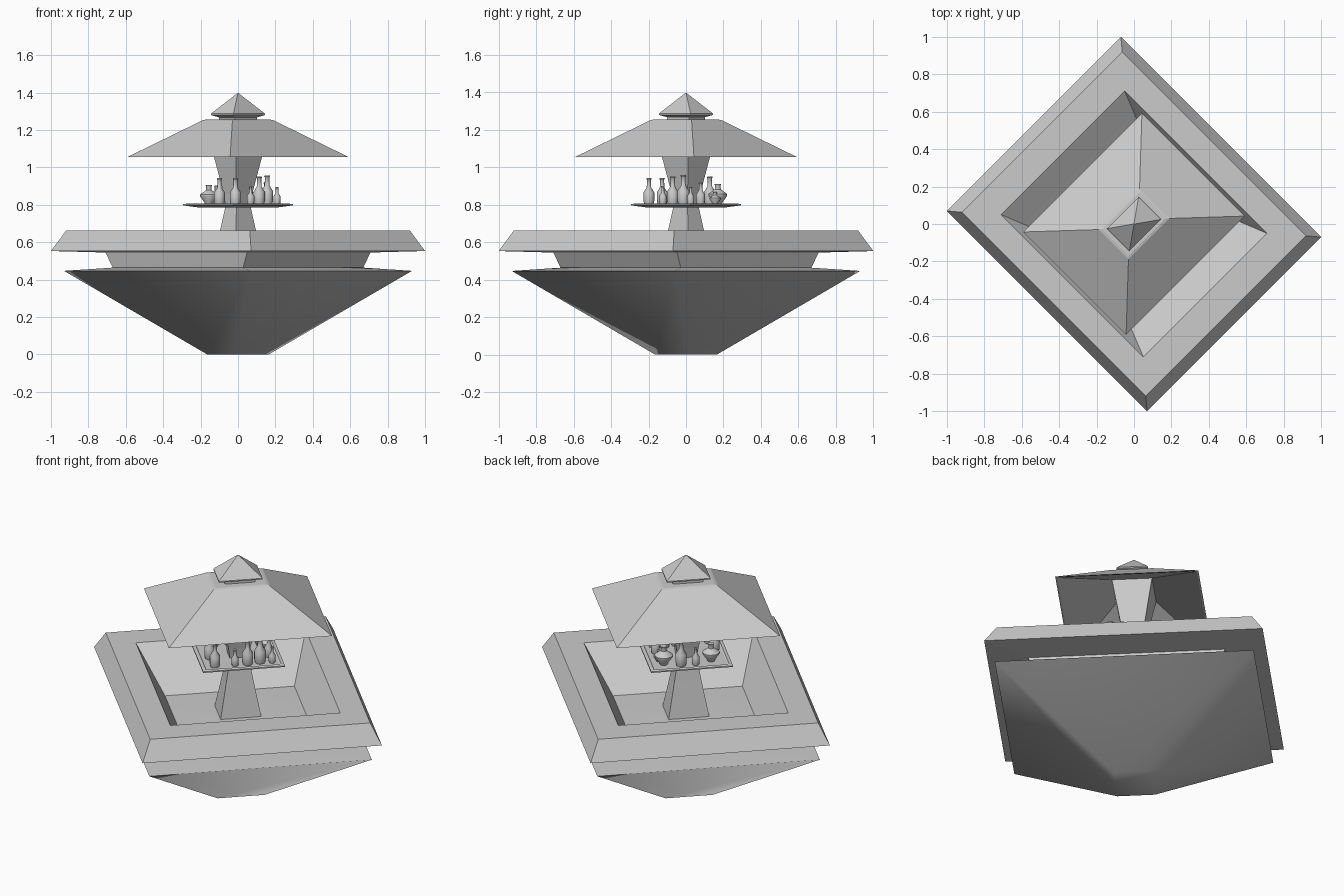
import bpy, bmesh, math
from mathutils import Vector

cube = bpy.data.objects.get("Cube")
if cube:
    bpy.data.objects.remove(cube, do_unlink=True)

# Single stone colour
stone = bpy.data.materials.new("grey_stone")
stone.use_nodes = True
GREY = (0.6, 0.6, 0.6, 1)
stone.diffuse_color = GREY
stone.node_tree.nodes["Principled BSDF"].inputs["Base Color"].default_value = GREY


def place(u, v, z):
    """Plan axes u and v run along the diagonals of x and y."""
    s = math.sqrt(0.5)
    return Vector(((u + v) * s, (v - u) * s, z))


def loft(name, rings, smooth=0):
    """Stack of rings, each a list of points, closed at both ends."""
    bm = bmesh.new()
    loops = [[bm.verts.new(p) for p in ring] for ring in rings]
    n = len(loops[0])
    for a, b in zip(loops, loops[1:]):
        for i in range(n):
            j = (i + 1) % n
            bm.faces.new((a[i], a[j], b[j], b[i]))
    bm.faces.new(loops[0][::-1])
    bm.faces.new(loops[-1])
    bmesh.ops.recalc_face_normals(bm, faces=bm.faces)
    mesh = bpy.data.meshes.new(name)
    bm.to_mesh(mesh)
    bm.free()
    obj = bpy.data.objects.new(name, mesh)
    bpy.context.collection.objects.link(obj)
    mesh.materials.append(stone)
    if smooth:
        bpy.ops.object.select_all(action="DESELECT")
        obj.select_set(True)
        bpy.context.view_layer.objects.active = obj
        bpy.ops.object.shade_smooth_by_angle(angle=math.radians(smooth))
    return obj


def oblong(name, profile, smooth=0):
    """Loft of oblong sections given as half width, half depth, height."""
    corners = ((1, 1), (-1, 1), (-1, -1), (1, -1))
    return loft(name, [[place(u * a, v * b, z) for a, b in corners]
                       for u, v, z in profile], smooth)


def bottle(name, u, v, profile, scale):
    """Small turned vessel standing on the tray."""
    c = place(u, v, 0.803)
    sides = 12
    rings = []
    for r, h in profile:
        rings.append([c + Vector((r * scale * math.cos(k * math.tau / sides),
                                  r * scale * math.sin(k * math.tau / sides),
                                  h * scale)) for k in range(sides)])
    return loft(name, rings, 40)


# Bowl, neck, rim and sunken floor
oblong("bowl", [(0.102, 0.13, 0), (0.704, 0.612, 0.447), (0.48, 0.45, 0.465)], 60)
oblong("basin", [(0.48, 0.45, 0.44), (0.535, 0.467, 0.545), (0.757, 0.658, 0.553),
                 (0.694, 0.605, 0.663), (0.5375, 0.467, 0.663), (0.21, 0.336, 0.43)])

# Flared column
oblong("column", [(0.10, 0.12, 0.42), (0.06, 0.075, 0.665), (0.04, 0.052, 0.80),
                  (0.048, 0.06, 0.86), (0.083, 0.10, 1.06), (0.11, 0.13, 1.21)])

# Tray with a shallow recess
oblong("tray", [(0.13, 0.16, 0.785), (0.19, 0.225, 0.797), (0.19, 0.225, 0.804),
                (0.172, 0.207, 0.807), (0.165, 0.20, 0.803)])

# Hollow roof and its cap
oblong("roof", [(0.11, 0.13, 1.205), (0.379, 0.439, 1.055), (0.389, 0.449, 1.055),
                (0.113, 0.155, 1.252), (0.10, 0.14, 1.256)])
oblong("cap", [(0.06, 0.08, 1.25), (0.06, 0.085, 1.268), (0.085, 0.12, 1.28),
               (0.085, 0.12, 1.287), (0.002, 0.002, 1.397)])

# Vessels around the column
TALL = [(0.027, 0), (0.032, 0.02), (0.032, 0.07), (0.013, 0.10),
        (0.012, 0.145), (0.016, 0.15), (0.014, 0.155)]
ROUND = [(0.022, 0), (0.025, 0.01), (0.05, 0.045), (0.05, 0.055),
         (0.016, 0.08), (0.015, 0.10), (0.019, 0.108)]
layout = [("tall", 0.13, -0.15, 0.9), ("tall", 0.135, -0.04, 0.62),
          ("tall", 0.13, 0.03, 0.95), ("tall", 0.12, 0.10, 1),
          ("tall", 0.05, 0.16, 0.75), ("round", -0.10, 0.14, 1),
          ("tall", -0.13, 0.05, 0.95), ("tall", -0.135, -0.03, 0.65),
          ("round", -0.10, -0.12, 0.95), ("tall", 0.02, -0.16, 0.9),
          ("tall", 0.13, 0.165, 0.6), ("round", -0.06, 0.16, 0.6)]
for i, (kind, u, v, size) in enumerate(layout):
    bottle(f"{kind}_bottle_{i + 1}", u, v, ROUND if kind == "round" else TALL, size)
